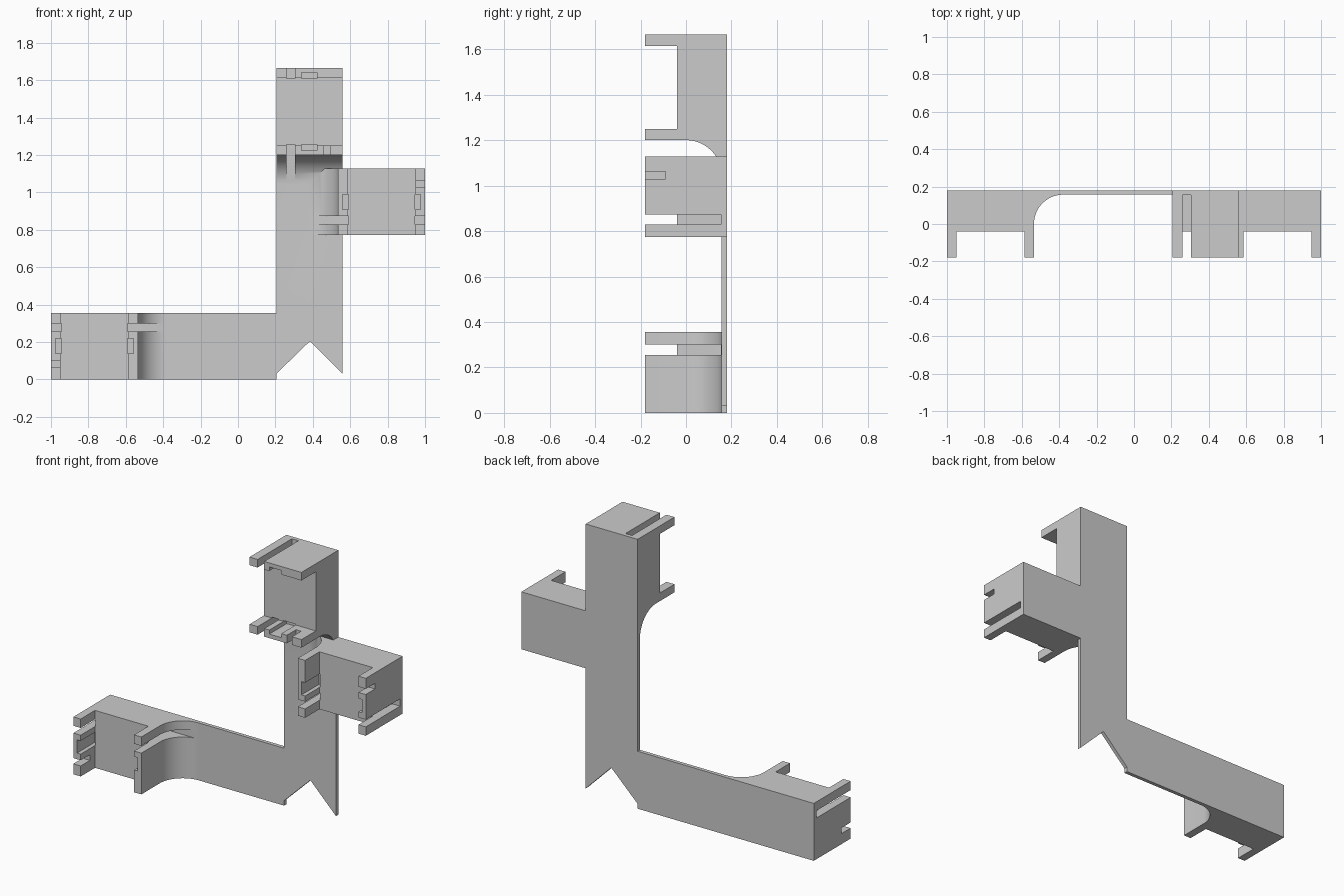
import bpy, bmesh, math
from mathutils import Matrix

if "Cube" in bpy.data.objects:
    bpy.data.objects.remove(bpy.data.objects["Cube"])

grey = bpy.data.materials.new("plain grey")
grey.use_nodes = True
tone = (0.6, 0.6, 0.6, 1)
grey.diffuse_color = tone
grey.node_tree.nodes["Principled BSDF"].inputs["Base Color"].default_value = tone

BACK, FRONT, FLOOR = 0.18, -0.18, -0.04
PLATE = 0.157              # front surface of the thin back plate
LENGTH, WIDTH, WALL = 0.465, 0.355, 0.05


def prism(name, outline, place, axis_vec):
    """Solid from an outline; place() lifts each point to 3D."""
    bm = bmesh.new()
    face = bm.faces.new([bm.verts.new(place(a, b)) for a, b in outline])
    side = bmesh.ops.extrude_face_region(bm, geom=[face])["geom"]
    bmesh.ops.translate(bm, vec=axis_vec,
                        verts=[v for v in side if isinstance(v, bmesh.types.BMVert)])
    bmesh.ops.recalc_face_normals(bm, faces=bm.faces)
    return finish(name, bm)


def finish(name, bm):
    mesh = bpy.data.meshes.new(name)
    bm.to_mesh(mesh)
    bm.free()
    mesh.materials.append(grey)
    obj = bpy.data.objects.new(name, mesh)
    bpy.context.scene.collection.objects.link(obj)
    return obj


def box(u, y, w):
    outline = [(u[0], y[0]), (u[1], y[0]), (u[1], y[1]), (u[0], y[1])]
    return prism("cutter", outline, lambda a, b: (a, b, w[0]), (0, 0, w[1] - w[0]))


def combine(obj, other, operation):
    mod = obj.modifiers.new(operation.lower(), "BOOLEAN")
    mod.operation, mod.solver, mod.object = operation, "EXACT", other
    bpy.ops.object.select_all(action="DESELECT")
    bpy.context.view_layer.objects.active = obj
    obj.select_set(True)
    bpy.ops.object.modifier_apply(modifier=mod.name)
    bpy.data.objects.remove(other)


def clip_block(name, matrix, short_slot_u):
    """Channel block: u runs from the free end inward, w across the arm."""
    inner = LENGTH - WALL
    fillet = []
    for i in range(25):
        t = math.radians(90 * i / 24)
        fillet.append((LENGTH + PLATE * (1 - math.cos(t)), PLATE * math.sin(t)))
    outline = [(0, BACK), (0, FRONT), (WALL, FRONT), (WALL, FLOOR), (inner, FLOOR),
               (inner, FRONT), (LENGTH, FRONT)] + fillet + [(LENGTH + PLATE, BACK)]
    block = prism(name, outline, lambda a, b: (a, b, 0), (0, 0, WIDTH))
    deep, mid = (-0.2, 0.155), (-0.2, -0.01)
    cuts = [
        ((-0.02, 0.055), deep, (0.055, 0.1)),        # long slot, free end
        ((inner - 0.005, 0.66), deep, (0.055, 0.1)),  # long slot, inner end
        ((0.025, 0.055), mid, (0.135, 0.217)),       # clip notches
        ((inner - 0.005, inner + 0.025), mid, (0.135, 0.217)),
        (short_slot_u, (-0.2, -0.09), (0.255, 0.29)),  # short slot
    ]
    for cut in cuts:
        combine(block, box(*cut), "DIFFERENCE")
    block.data.transform(matrix)
    if matrix.determinant() < 0:
        block.data.flip_normals()
    return block


# Thin angled back plate with the pointed notch at the corner
plate = prism("back_plate",
              [(-1, 0), (0.205, 0), (0.205, 0.03), (0.385, 0.205), (0.56, 0.03),
               (0.56, 1.25), (0.205, 1.25), (0.205, WIDTH), (-1, WIDTH)],
              lambda a, b: (a, PLATE, b), (0, BACK - PLATE, 0))

# Three clip blocks at the ends of the arms
outer, inner = (-0.02, WALL + 0.02), (LENGTH - WALL - 0.02, LENGTH + 0.02)
blocks = [
    clip_block("long_arm_block",
               Matrix(((1, 0, 0, -1), (0, 1, 0, 0), (0, 0, -1, WIDTH), (0, 0, 0, 1))), outer),
    clip_block("upper_block",
               Matrix(((0, 0, 1, 0.205), (0, 1, 0, 0), (-1, 0, 0, 1.665), (0, 0, 0, 1))), inner),
    clip_block("side_block",
               Matrix(((-1, 0, 0, 1), (0, 1, 0, 0), (0, 0, 1, 0.773), (0, 0, 0, 1))), outer),
]
for block in blocks:
    combine(plate, block, "UNION")
plate.name = "clip_bracket"

bpy.ops.object.select_all(action="DESELECT")
bpy.context.view_layer.objects.active = plate
plate.select_set(True)
bpy.ops.object.shade_smooth_by_angle(angle=math.radians(30))
